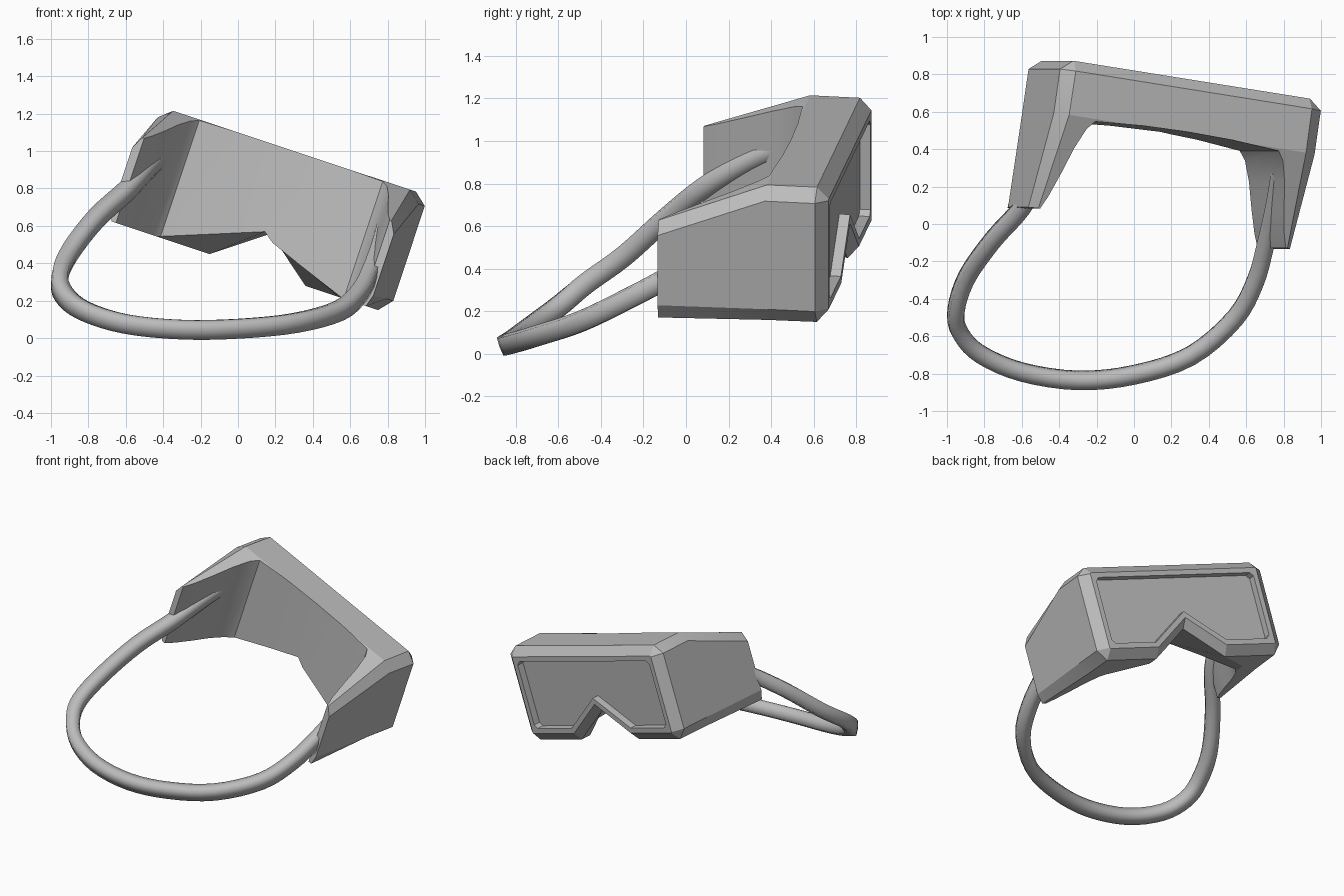
import bpy, bmesh, math
from mathutils import Vector

cube = bpy.data.objects.get("Cube")
if cube:
    bpy.data.objects.remove(cube, do_unlink=True)

# Single rubber grey
grey = bpy.data.materials.new("rubber_grey")
grey.use_nodes = True
COLOUR = (0.5, 0.5, 0.5, 1)
grey.diffuse_color = COLOUR
grey.node_tree.nodes["Principled BSDF"].inputs["Base Color"].default_value = COLOUR

# Tilted frame of the mask: across, up, forward
ACROSS = Vector((0.938, -0.15, -0.312))
UP = Vector((0.316, 0, 0.949))
FORWARD = Vector((0.142, 0.989, -0.047))
ORIGIN = ACROSS * -0.117


def tilt(u, v, w):
    return ORIGIN + ACROSS * u + UP * v + FORWARD * w


def loft(name, rings):
    """Closed solid through rings of equal point count."""
    bm = bmesh.new()
    loops = [[bm.verts.new(p) for p in ring] for ring in rings]
    n = len(loops[0])
    for a, b in zip(loops, loops[1:]):
        for i in range(n):
            j = (i + 1) % n
            bm.faces.new((a[i], a[j], b[j], b[i]))
    bm.faces.new(loops[0])
    bm.faces.new(loops[-1])
    bmesh.ops.recalc_face_normals(bm, faces=bm.faces)
    mesh = bpy.data.meshes.new(name)
    bm.to_mesh(mesh)
    bm.free()
    mesh.materials.append(grey)
    obj = bpy.data.objects.new(name, mesh)
    bpy.context.collection.objects.link(obj)
    return obj


def mirrored(half):
    """Complete a half outline by mirroring it across the middle."""
    return half + [(-u, h) for u, h in reversed(half) if u > 0]


def smooth(obj, degrees):
    bpy.ops.object.select_all(action='DESELECT')
    obj.select_set(True)
    bpy.context.view_layer.objects.active = obj
    bpy.ops.object.shade_smooth_by_angle(angle=math.radians(degrees))


# Mask block: chamfered sections (w, top u, top v, side u, upper v, lower v, bottom u, bottom v)
sections = [
    (0.762, 0.669, 0.985, 0.675, 0.979, 0.446, 0.669, 0.44),
    (0.707, 0.673, 1.043, 0.743, 0.985, 0.45, 0.68, 0.378),
    (0.47, 0.675, 1.043, 0.743, 0.985, 0.45, 0.685, 0.378),
    (-0.04, 0.71, 0.855, 0.745, 0.79, 0.445, 0.725, 0.378),
]
rings = []
for w, tu, tv, su, hv, lv, bu, bv in sections:
    half = [(tu, tv), (su, hv), (su, lv), (bu, bv)]
    rings.append([tilt(u, v, w) for u, v in mirrored(half)])
mask = loft("mask_frame", rings)

# Face opening between the thin side arms
plan = mirrored([(0, 0.48), (0.25, 0.475), (0.523, 0.457), (0.56, 0.41), (0.60, 0.30),
                 (0.635, 0.16), (0.672, 0.03), (0.70, -0.04), (0.72, -0.3)])
face_cutter = loft("face_cutter", [[tilt(u, v, w) for u, w in plan] for v in (0.1, 1.4)])

# Nose notch, wider at the back and chamfered at the front
notch = [(0.44, 0.585, 0.786), (0.707, 0.585, 0.405), (0.762, 0.645, 0.486), (0.83, 0.645, 0.486)]
nose_cutter = loft("nose_cutter", [
    [tilt(0, top, w), tilt(h, 0.285, w), tilt(-h, 0.285, w)] for w, top, h in notch])

# Lens recess following the notch
lens = mirrored([(0, 0.689), (0.287, 0.477), (0.615, 0.477), (0.64, 0.502),
                 (0.64, 0.925), (0.615, 0.95)])
lens_cutter = loft("lens_cutter", [[tilt(u, v, w) for u, v in lens] for w in (0.711, 0.83)])

cutters = [face_cutter, nose_cutter, lens_cutter]
for cutter in cutters:
    cutter.hide_render = True
    mod = mask.modifiers.new(cutter.name, 'BOOLEAN')
    mod.operation = 'DIFFERENCE'
    mod.solver = 'EXACT'
    mod.object = cutter
bpy.context.view_layer.update()
carved = bpy.data.meshes.new_from_object(mask.evaluated_get(bpy.context.evaluated_depsgraph_get()))
mask.modifiers.clear()
mask.data = carved
for cutter in cutters:
    bpy.data.objects.remove(cutter, do_unlink=True)
smooth(mask, 20)

# Head strap: flat-backed band swept along a looping path
path = [Vector(p) for p in (
    (.775, .28, .575), (.745, .1, .47), (.70, -.1, .35), (.645, -.3, .245),
    (.535, -.5, .15), (.3, -.70, .085), (0, -.80, .055), (-.3, -.83, .05),
    (-.6, -.785, .08), (-.82, -.69, .15), (-.925, -.58, .235), (-.947, -.47, .33),
    (-.89, -.29, .46), (-.75, -.09, .64), (-.59, .09, .785), (-.475, .3, .91),
    (-.4, .47, .982))]
STEPS = 4
points = []
for i in range(len(path) - 1):
    a, b = path[max(i - 1, 0)], path[i]
    c, d = path[i + 1], path[min(i + 2, len(path) - 1)]
    for k in range(STEPS):
        t = k / STEPS
        points.append(0.5 * (2 * b + (c - a) * t + (2 * a - 5 * b + 4 * c - d) * t ** 2
                             + (3 * b - a - 3 * c + d) * t ** 3))
points.append(path[-1])

band = [(0.046, 0.044), (0.05, 0), (0.046, -0.044), (0, -0.05), (-0.035, -0.038),
        (-0.042, 0), (-0.035, 0.038), (0, 0.05)]
lean = Vector((0.1, -0.35, 0.93)).normalized()
rings = []
for i, p in enumerate(points):
    along = (points[min(i + 1, len(points) - 1)] - points[max(i - 1, 0)]).normalized()
    out = lean.cross(along).normalized()
    up = along.cross(out)
    rings.append([p + out * x + up * y for x, y in band])
strap = loft("head_strap", rings)
smooth(strap, 85)
